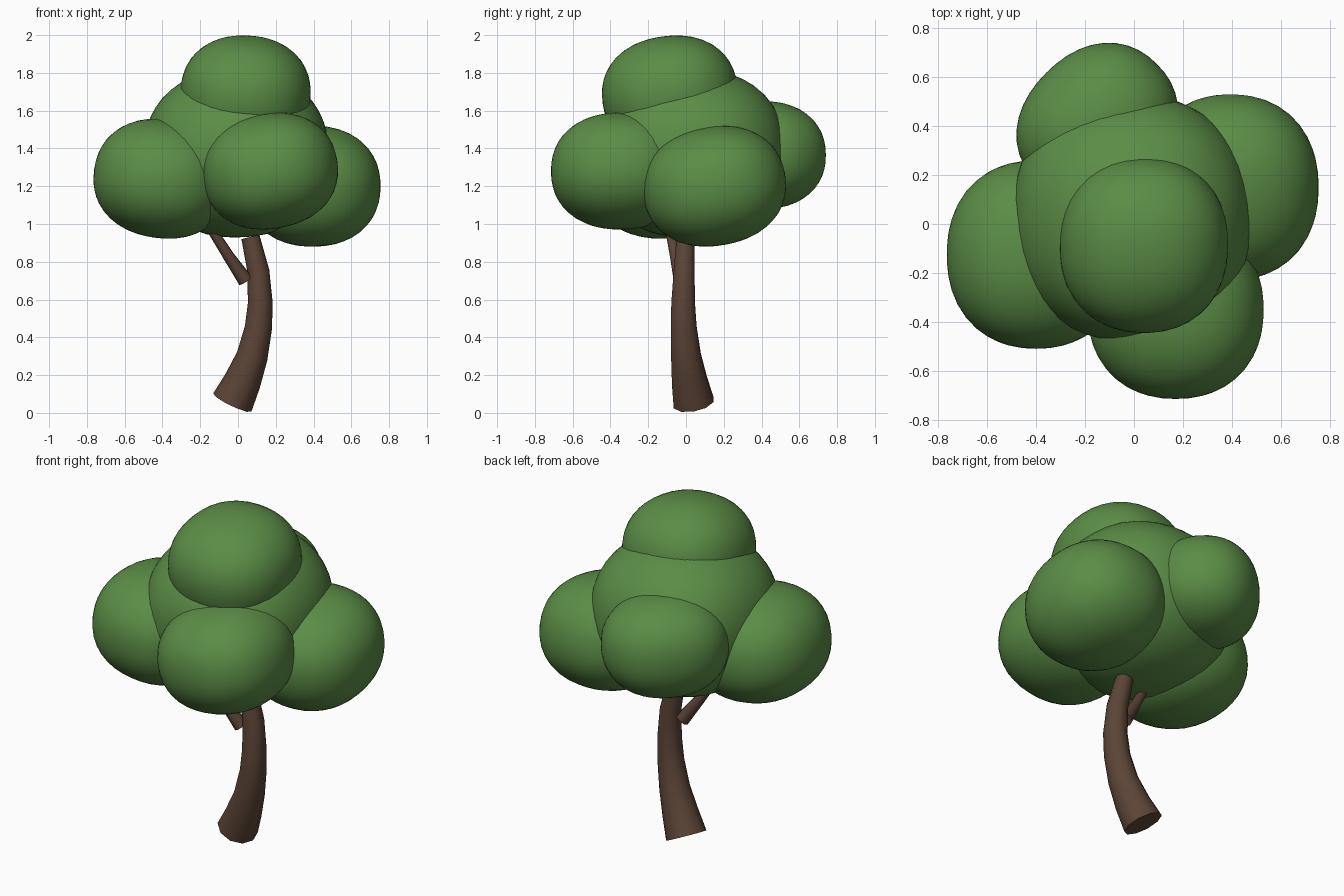
import bpy
import bmesh
from math import radians, cos, sin, tau
from mathutils import Vector, Matrix, Euler

cube = bpy.data.objects.get("Cube")
if cube:
    bpy.data.objects.remove(cube, do_unlink=True)


def make_material(name, rgb):
    mat = bpy.data.materials.new(name)
    mat.use_nodes = True
    color = (*rgb, 1.0)
    mat.diffuse_color = color
    shader = next(n for n in mat.node_tree.nodes if n.type == 'BSDF_PRINCIPLED')
    shader.inputs["Base Color"].default_value = color
    shader.inputs["Roughness"].default_value = 0.9
    return mat


leaf_green = make_material("leaf green", (0.105, 0.265, 0.062))
bark_brown = make_material("bark brown", (0.107, 0.058, 0.038))


def finish(bm, name, mat, angle):
    """Turn a bmesh into a smooth-shaded object."""
    bmesh.ops.recalc_face_normals(bm, faces=bm.faces)
    mesh = bpy.data.meshes.new(name)
    bm.to_mesh(mesh)
    bm.free()
    mesh.materials.append(mat)
    obj = bpy.data.objects.new(name, mesh)
    bpy.context.collection.objects.link(obj)
    bpy.ops.object.select_all(action='DESELECT')
    obj.select_set(True)
    bpy.context.view_layer.objects.active = obj
    bpy.ops.object.shade_smooth_by_angle(angle=radians(angle))
    return obj


def tube(name, path, sides):
    """Sweep a tapering round section along (x, y, z, radius) points."""
    bm = bmesh.new()
    centers = [Vector(p[:3]) for p in path]
    rings = []
    for i, (center, point) in enumerate(zip(centers, path)):
        before = centers[max(i - 1, 0)]
        after = centers[min(i + 1, len(path) - 1)]
        tangent = (after - before).normalized()
        side = Vector((0, 1, 0)).cross(tangent).normalized()
        up = tangent.cross(side)
        ring = []
        for k in range(sides):
            a = tau * k / sides
            ring.append(bm.verts.new(center + point[3] * (side * cos(a) + up * sin(a))))
        rings.append(ring)
    for low, high in zip(rings, rings[1:]):
        for k in range(sides):
            n = (k + 1) % sides
            bm.faces.new((low[k], low[n], high[n], high[k]))
    bm.faces.new(rings[0][::-1])
    bm.faces.new(rings[-1])
    return finish(bm, name, bark_brown, 50)


def leaf_clump(name, center, radii, tilt, fullness=2.2):
    """A slightly boxy ellipsoid, tilted by degrees about each axis."""
    bm = bmesh.new()
    bmesh.ops.create_icosphere(bm, subdivisions=4, radius=1.0)
    for v in bm.verts:
        v.co /= sum(abs(c) ** fullness for c in v.co) ** (1 / fullness)
    turn = Euler([radians(t) for t in tilt]).to_matrix().to_4x4()
    place = Matrix.Translation(center) @ turn @ Matrix.Diagonal((*radii, 1.0))
    bmesh.ops.transform(bm, matrix=place, verts=bm.verts)
    return finish(bm, name, leaf_green, 60)


# Curved trunk, with a leaning foot and a flat top
tube("trunk", [
    (-0.03, 0.04, 0.055, 0.112),
    (0.025, 0.018, 0.17, 0.098),
    (0.075, 0.0, 0.30, 0.083),
    (0.108, -0.012, 0.45, 0.072),
    (0.118, -0.015, 0.58, 0.066),
    (0.108, -0.01, 0.75, 0.058),
    (0.066, -0.003, 0.93, 0.049),
], 10)

# Short side branch reaching into the leaves
tube("branch", [
    (0.04, -0.025, 0.70, 0.040),
    (-0.05, -0.055, 0.83, 0.030),
    (-0.17, -0.095, 1.02, 0.024),
], 8)

# Leaf clumps around a large middle one
clumps = [
    ("middle_leaves", (-0.01, 0.025, 1.375), (0.49, 0.505, 0.445), (4, 0, 0)),
    ("top_leaves", (0.04, -0.085, 1.69), (0.345, 0.36, 0.305), (8, 3, 0)),
    ("right_leaves", (-0.40, -0.125, 1.24), (0.365, 0.385, 0.315), (0, 8, 0)),
    ("front_leaves", (0.17, -0.35, 1.28), (0.36, 0.365, 0.305), (0, -10, 0)),
    ("left_leaves", (0.395, 0.15, 1.20), (0.36, 0.38, 0.315), (10, 0, 0)),
    ("back_leaves", (-0.15, 0.41, 1.365), (0.345, 0.295, 0.285), (0, 0, 45)),
]
for clump in clumps:
    leaf_clump(*clump)
